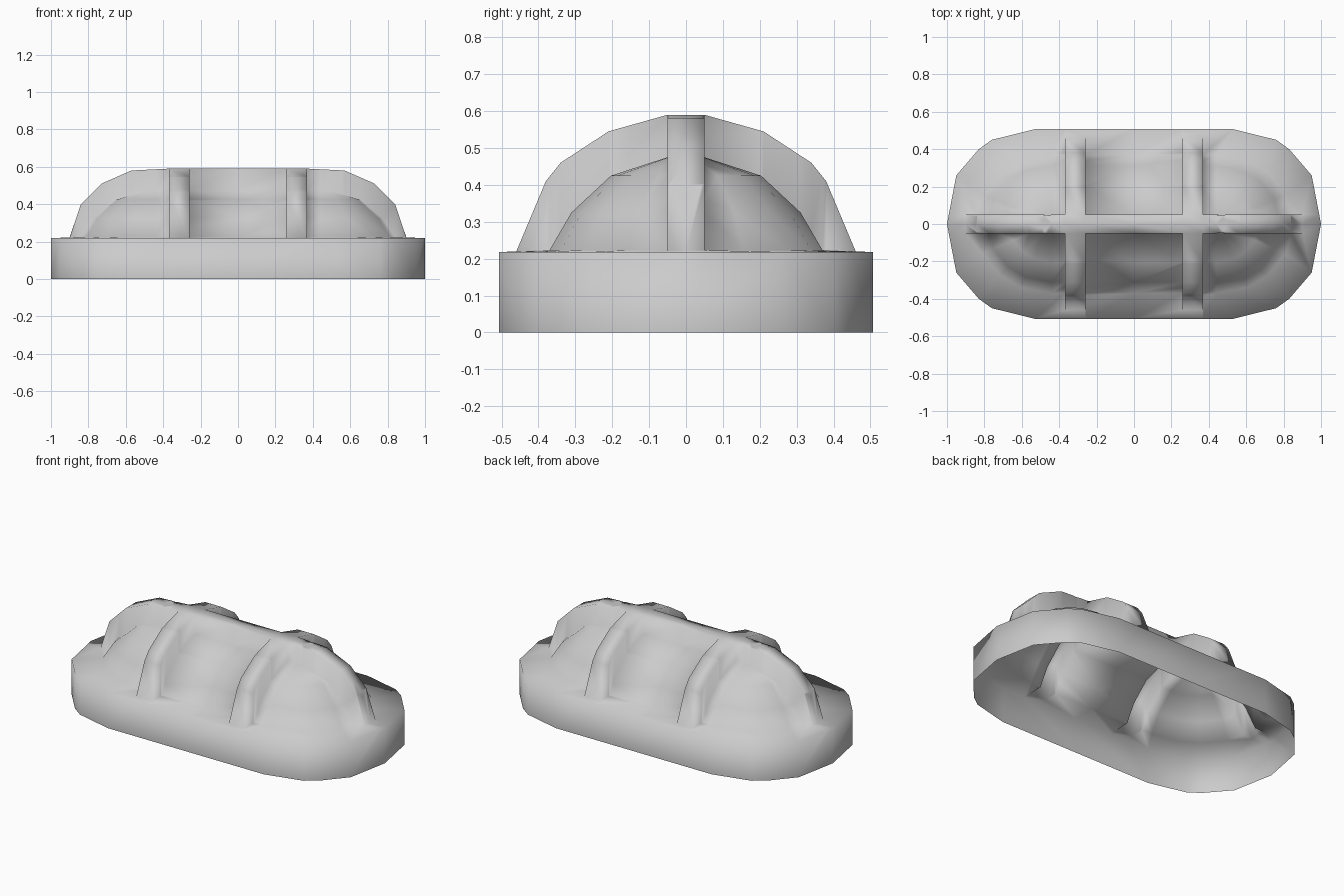
import bpy, bmesh
from math import cos, sin, radians
from mathutils import Vector

if "Cube" in bpy.data.objects:
    bpy.data.objects.remove(bpy.data.objects["Cube"])

RIM_Z = 0.223
LONG = [(0.37, 0.59), (0.57, 0.58), (0.73, 0.51), (0.84, 0.40), (0.90, RIM_Z)]
CROSS = [(0.05, 0.59), (0.21, 0.545), (0.34, 0.46), (0.38, 0.41), (0.46, RIM_Z)]
OUTLINE = [(1, 0), (0.95, 0.26), (0.83, 0.40), (0.76, 0.45), (0.53, 0.507), (0, 0.507)]
DOME = [(0, 0.485), (0.135, 0.475), (0.55, 0.425), (0.84, 0.325), (1, RIM_Z)]


def height(profile, d):
    d = abs(d)
    if d <= profile[0][0]:
        return profile[0][1]
    for (a, za), (b, zb) in zip(profile, profile[1:]):
        if d <= b:
            return za + (zb - za) * (d - a) / (b - a)
    return profile[-1][1]


def full_loop(q):
    """Mirror a quarter outline into a closed loop."""
    half = q + [(-x, y) for x, y in q[-2::-1]]
    return half + [(x, -y) for x, y in half[-2:0:-1]]


def in_long(x, y, e=1e-3):
    return abs(y) < 0.05 + e and abs(x) < 0.90 + e


def in_cross(x, y, e=1e-3):
    return 0.26 - e < abs(x) < 0.37 + e and abs(y) < 0.46 + e


bm = bmesh.new()

# Glass dome rings, flat rim, then outer band down to the ground
loops = []
for r, z in DOME:
    q = [(0.44 + 0.41 * r * cos(radians(t)), 0.37 * r * sin(radians(t)))
         for t in (0, 25, 48, 66, 90)] + [(0, 0.37 * r)]
    loops.append([(x, y, z) for x, y in full_loop(q)])
for z in (0.218, 0.0):
    loops.append([(x, y, z) for x, y in full_loop(OUTLINE)])
rings = [[bm.verts.new(p) for p in lp] for lp in loops]
for a, b in zip(rings, rings[1:]):
    n = len(a)
    for i in range(n):
        j = (i + 1) % n
        bm.faces.new((a[i], b[i], b[j], a[j]))
bmesh.ops.remove_doubles(bm, verts=bm.verts, dist=1e-4)


def cut(axis, d, inside):
    """Slice the top faces accepted by inside() at +d and -d."""
    for s in (-1, 1):
        no = Vector((0, 0, 0))
        no[axis] = 1
        geom = set()
        for f in bm.faces:
            c = f.calc_center_median()
            if c.z > 0.2 and inside(c):
                geom.update([f], f.edges, f.verts)
        bmesh.ops.bisect_plane(bm, geom=list(geom), dist=1e-5,
                               plane_co=no * (d * s), plane_no=no)


# Cut rib edges through everything, profile points through the ribs only
cut(1, 0.05, lambda c: True)
for d in (0.26, 0.37):
    cut(0, d, lambda c: True)
for d in (0.57, 0.73, 0.84, 0.90):
    cut(0, d, lambda c: abs(c.y) < 0.05)
for d in (0.21, 0.34, 0.38, 0.46):
    cut(1, d, lambda c: 0.26 < abs(c.x) < 0.37)

# Raise the guard ribs: one long, two across
ribs = []
for f in bm.faces:
    c = f.calc_center_median()
    if c.z > 0.2 and (in_long(c.x, c.y, -1e-4) or in_cross(c.x, c.y, -1e-4)):
        ribs.append(f)
res = bmesh.ops.extrude_face_region(bm, geom=ribs)
for v in [g for g in res["geom"] if isinstance(g, bmesh.types.BMVert)]:
    x, y, _ = v.co
    tops = [RIM_Z]
    if in_long(x, y):
        tops.append(height(LONG, x))
    if in_cross(x, y):
        tops.append(height(CROSS, y))
    v.co.z = max(tops)
bmesh.ops.delete(bm, geom=[f for f in ribs if f.is_valid], context='FACES')
bmesh.ops.remove_doubles(bm, verts=bm.verts, dist=6e-3)
bmesh.ops.recalc_face_normals(bm, faces=bm.faces)
for f in bm.faces:
    f.smooth = True

me = bpy.data.meshes.new("caged_lamp_cover")
bm.to_mesh(me)
bm.free()
ob = bpy.data.objects.new("caged_lamp_cover", me)
bpy.context.collection.objects.link(ob)
